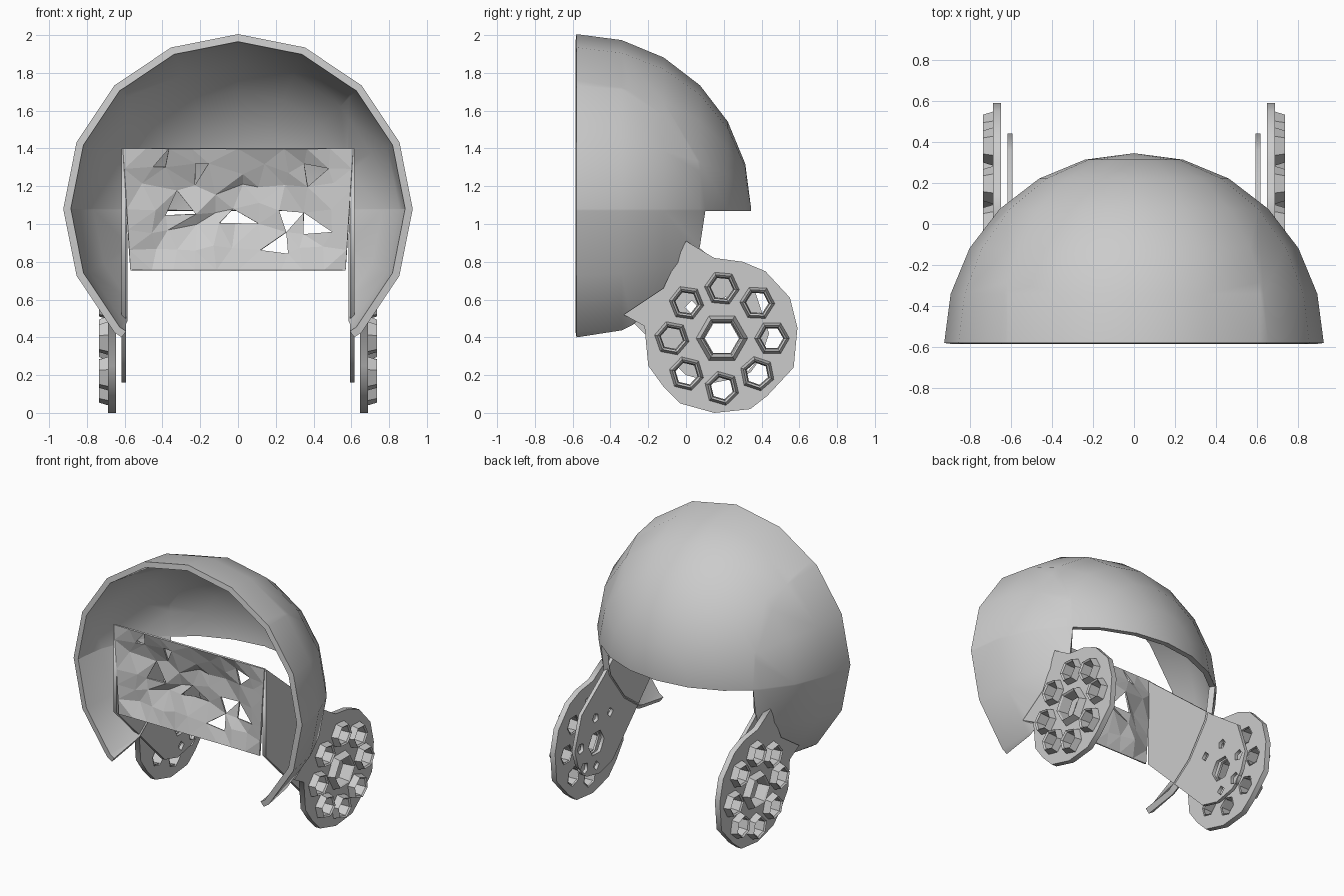
import bpy, bmesh, random
from math import cos, sin, pi, radians
from mathutils import Matrix, Vector

random.seed(4)
if "Cube" in bpy.data.objects:
    bpy.data.objects.remove(bpy.data.objects["Cube"])

grey = bpy.data.materials.new("plain_grey")
grey.use_nodes = True
COLOUR = (0.6, 0.6, 0.6, 1)
grey.diffuse_color = COLOUR
grey.node_tree.nodes["Principled BSDF"].inputs["Base Color"].default_value = COLOUR


def add_mesh(name, bm):
    bmesh.ops.recalc_face_normals(bm, faces=bm.faces)
    mesh = bpy.data.meshes.new(name)
    bm.to_mesh(mesh)
    bm.free()
    mesh.materials.append(grey)
    ob = bpy.data.objects.new(name, mesh)
    bpy.context.collection.objects.link(ob)
    return ob


def solidify(ob, thickness, offset):
    mod = ob.modifiers.new("thickness", "SOLIDIFY")
    mod.thickness, mod.offset = thickness, offset
    bpy.context.view_layer.objects.active = ob
    bpy.ops.object.select_all(action="DESELECT")
    ob.select_set(True)
    bpy.ops.object.modifier_apply(modifier="thickness")


def ngon(cy, cz, r, n, turn=0):
    return [(cy + r * cos(turn + 2 * pi * i / n), cz + r * sin(turn + 2 * pi * i / n))
            for i in range(n)]


def side_plate(name, outlines, x, thickness):
    """Flat plate in the y-z plane; the later outlines become holes."""
    curve = bpy.data.curves.new(name, "CURVE")
    curve.dimensions, curve.fill_mode = "2D", "BOTH"
    curve.extrude = thickness / 2
    for pts in outlines:
        sp = curve.splines.new("POLY")
        sp.points.add(len(pts) - 1)
        for p, (y, z) in zip(sp.points, pts):
            p.co = (y, z, 0, 1)
        sp.use_cyclic_u = True
    helper = bpy.data.objects.new("outline", curve)
    bpy.context.collection.objects.link(helper)
    bpy.context.view_layer.update()
    flat = helper.evaluated_get(bpy.context.evaluated_depsgraph_get()).to_mesh()
    bm = bmesh.new()
    bm.from_mesh(flat)
    bpy.data.objects.remove(helper)
    bmesh.ops.remove_doubles(bm, verts=bm.verts, dist=0.0005)
    for v in bm.verts:
        v.co = Vector((x + v.co.z, v.co.x, v.co.y))
    return add_mesh(name, bm)


# Open-fronted dome: half sphere with the lower middle cut away
RADIUS, RIM_Y, MID_Z = 0.925, -0.58, 1.08
bm = bmesh.new()
bmesh.ops.create_uvsphere(bm, u_segments=16, v_segments=12, radius=RADIUS)
bmesh.ops.rotate(bm, verts=bm.verts, matrix=Matrix.Rotation(radians(90), 3, "X"))
bmesh.ops.delete(bm, geom=[v for v in bm.verts if v.co.y < -0.01], context="VERTS")
bmesh.ops.translate(bm, verts=bm.verts, vec=(0, RIM_Y, MID_Z))
CUT_X, CUT_Z = 0.615, 1.07
for co, no in (((CUT_X, 0, 0), (1, 0, 0)), ((-CUT_X, 0, 0), (1, 0, 0)),
               ((0, 0, CUT_Z), (0, 0, 1))):
    bmesh.ops.bisect_plane(bm, geom=bm.verts[:] + bm.edges[:] + bm.faces[:],
                           plane_co=co, plane_no=no)
cut = [f for f in bm.faces if abs(f.calc_center_median().x) < CUT_X
       and f.calc_center_median().z < CUT_Z]
bmesh.ops.delete(bm, geom=cut, context="FACES")
dome = add_mesh("dome_shell", bm)
solidify(dome, 0.04, -1)
bpy.ops.object.shade_smooth_by_angle(angle=radians(35))

# Recessed front panel with crumpled facets and small openings
NX, NZ = 10, 6
TOP_Z, LOW_Z = 1.4, 0.755
openings = [(-0.03, 1.02), (0.04, 1.03), (0.36, 1.01), (-0.25, 1.07), (0.2, 0.89),
            (-0.18, 1.27), (0.42, 1.3), (-0.38, 1.32), (0.3, 1.04)]
bm = bmesh.new()
rows = []
for j in range(NZ + 1):
    t = j / NZ
    row = []
    for i in range(NX + 1):
        edge = min(i, NX - i, j, NZ - j)
        jog = 0.035 if edge else 0
        x = (0.57 + 0.04 * t) * (2 * i / NX - 1) + random.uniform(-jog, jog)
        z = LOW_Z + (TOP_Z - LOW_Z) * t + random.uniform(-jog, jog)
        y = -0.56 + 0.035 * min(edge, 2) + random.uniform(-jog, jog) * 0.5
        row.append(bm.verts.new((x, y, z)))
    rows.append(row)
for a, b in zip(rows, rows[1:]):
    for i in range(NX):
        bm.faces.new((a[i], a[i + 1], b[i + 1], b[i]))
bmesh.ops.triangulate(bm, faces=bm.faces)
gone = {min(bm.faces, key=lambda f: (f.calc_center_median().xz - Vector(o)).length)
        for o in openings}
bmesh.ops.delete(bm, geom=list(gone), context="FACES")
panel = add_mesh("front_panel", bm)
solidify(panel, 0.012, 0)

# Side discs: outer plate with spur, inner arm, raised rings
CY, CZ, RING = 0.19, 0.395, 0.265
disc_edge = [(-0.2, 0.25), (-0.22, 0.46), (-0.33, 0.52), (-0.12, 0.66), (0, 0.91),
             (0.15, 0.82), (0.3, 0.8), (0.42, 0.75), (0.55, 0.61), (0.59, 0.45),
             (0.57, 0.24), (0.43, 0.09), (0.34, 0.02), (0.15, 0.0), (-0.03, 0.05),
             (-0.12, 0.14)]
arm_edge = [(-0.56, 1.4), (-0.56, 0.76), (-0.1, 0.3), (0, 0.2), (0.15, 0.16),
            (0.3, 0.19), (0.4, 0.3), (0.44, 0.42), (0.36, 0.66), (0.1, 0.85)]
spots = [(CY + RING * cos(k * pi / 4), CZ + RING * sin(k * pi / 4)) for k in range(8)]
disc_holes = [ngon(y, z, 0.07, 6, k) for k, (y, z) in enumerate(spots)]
arm_holes = [ngon(CY, CZ, 0.09, 6), ngon(0.33, 0.26, 0.045, 5),
             ngon(0.19, 0.23, 0.035, 4), ngon(0.37, 0.42, 0.04, 5),
             ngon(0.03, 0.56, 0.035, 4), ngon(0.2, 0.58, 0.035, 5)]


def raised_ring(bm, cy, cz, outer, inner, n, turn, side):
    """Tapered hollow boss standing out from the disc."""
    tip = 0.735
    loops = []
    for r, x in ((outer, 0.68), (outer * 0.82, tip), (inner, tip - 0.01), (inner * 0.9, 0.65)):
        loops.append([bm.verts.new((side * x, y, z)) for y, z in ngon(cy, cz, r, n, turn)])
    for a, b in zip(loops, loops[1:] + loops[:1]):
        for i in range(n):
            bm.faces.new((a[i], a[i - 1], b[i - 1], b[i]))


for side, label in ((1, "left"), (-1, "right")):
    side_plate(label + "_outer_disc", [disc_edge, ngon(CY, CZ, 0.11, 6)] + disc_holes,
               side * 0.667, 0.04)
    side_plate(label + "_inner_arm", [arm_edge] + arm_holes, side * 0.605, 0.025)
    bm = bmesh.new()
    for k, (y, z) in enumerate(spots):
        raised_ring(bm, y, z, 0.095, 0.066, 6, k, side)
    raised_ring(bm, CY, CZ, 0.14, 0.105, 6, 0, side)
    add_mesh(label + "_disc_rings", bm)
